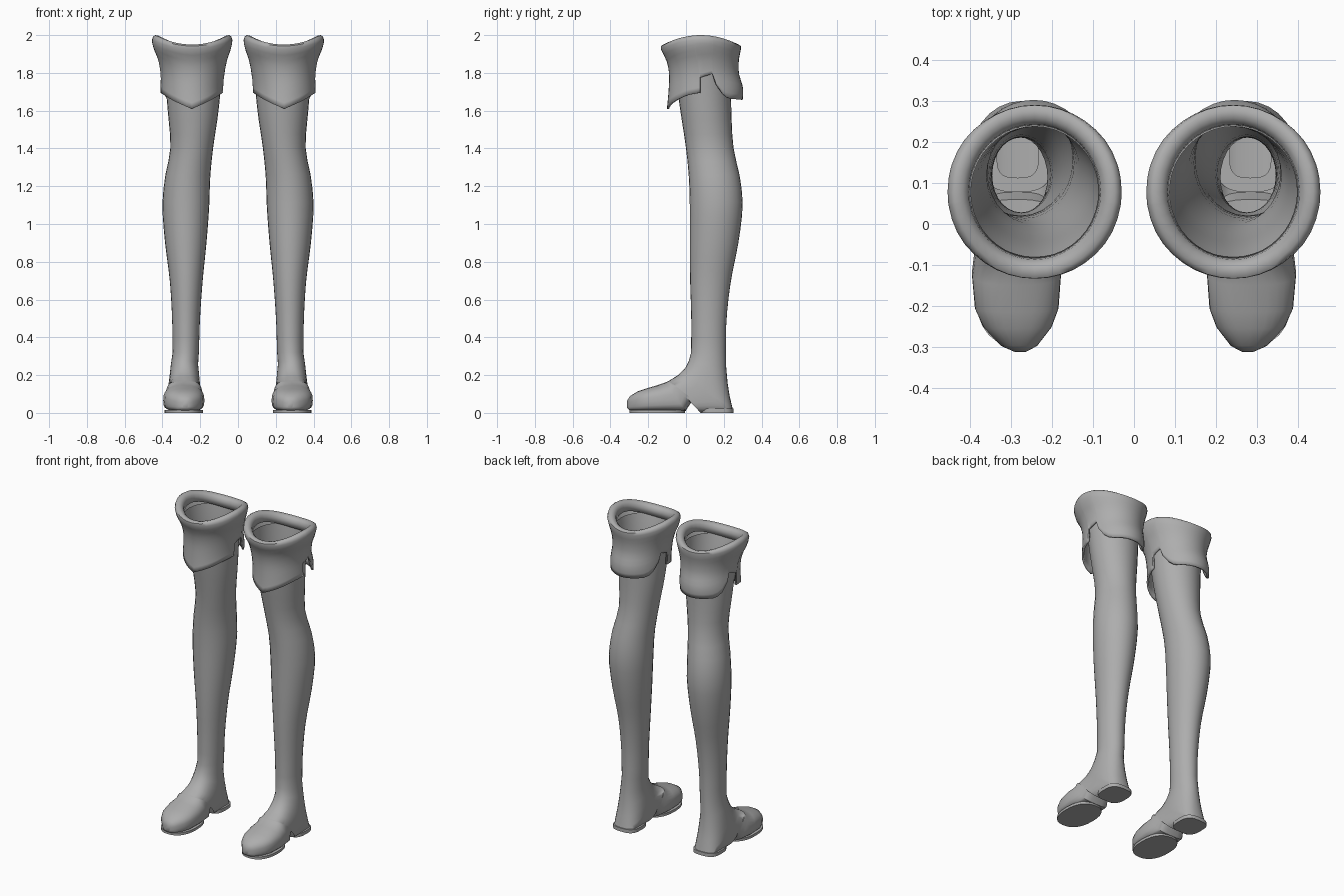
import bpy, bmesh, math

if "Cube" in bpy.data.objects:
    bpy.data.objects.remove(bpy.data.objects["Cube"])

leather = bpy.data.materials.new("grey leather")
leather.diffuse_color = (0.42, 0.42, 0.42, 1)
leather.use_nodes = True
leather.node_tree.nodes["Principled BSDF"].inputs["Base Color"].default_value = leather.diffuse_color


def smooth_lookup(table, t):
    """Catmull-Rom style lookup; table rows are (key, values...)."""
    if t <= table[0][0]:
        return list(table[0][1:])
    if t >= table[-1][0]:
        return list(table[-1][1:])
    k = next(i for i in range(len(table) - 1) if t <= table[i + 1][0])
    a, b = table[k], table[k + 1]
    p, q = table[max(k - 1, 0)], table[min(k + 2, len(table) - 1)]
    h = b[0] - a[0]
    f = (t - a[0]) / h
    out = []
    for i in range(1, len(a)):
        m0 = (b[i] - p[i]) / (b[0] - p[0]) * h
        m1 = (q[i] - a[i]) / (q[0] - a[0]) * h
        out.append((2 * f**3 - 3 * f**2 + 1) * a[i] + (f**3 - 2 * f**2 + f) * m0
                   + (3 * f**2 - 2 * f**3) * b[i] + (f**3 - f**2) * m1)
    return out


def linear_lookup(table, t):
    for (ta, a), (tb, b) in zip(table, table[1:]):
        if t <= tb:
            return a + (b - a) * (t - ta) / (tb - ta)
    return table[-1][1]


def loft(name, rings, cap=False):
    """Skin closed rings and mirror the part to the other leg."""
    bm = bmesh.new()
    rows = [[bm.verts.new(p) for p in r] for r in rings]
    n = len(rows[0])
    for a, b in zip(rows, rows[1:]):
        for i in range(n):
            j = (i + 1) % n
            bm.faces.new((a[i], a[j], b[j], b[i]))
    if cap:
        bm.faces.new(rows[-1])
    bmesh.ops.recalc_face_normals(bm, faces=bm.faces)
    me = bpy.data.meshes.new(name)
    bm.to_mesh(me)
    bm.free()
    me.materials.append(leather)
    ob = bpy.data.objects.new(name, me)
    bpy.context.collection.objects.link(ob)
    bpy.context.view_layer.objects.active = ob
    ob.select_set(True)
    bpy.ops.object.shade_smooth_by_angle(angle=math.radians(50))
    ob.select_set(False)
    mirror = ob.modifiers.new("other leg", 'MIRROR')
    mirror.use_mirror_merge = False
    return ob


def section(yf, zf, yb, zb, xc, w, p=1.0, bias=1.0, n=28):
    """Rounded ring from a front/top point to a back/bottom point."""
    ring = []
    for i in range(n):
        a = 2 * math.pi * i / n
        c, s = math.cos(a), math.sin(a)
        c = math.copysign(abs(c) ** p, c)
        s = math.copysign(abs(s) ** p, s)
        t = ((1 - c) / 2) ** bias
        ring.append((xc + w * s, yf + (yb - yf) * t, zf + (zb - zf) * t))
    return ring


# Boot shaft: z, x min, x max, y min, y max
shaft = [
    (.32, .207, .346, .027, .211), (.50, .201, .349, .028, .215),
    (.70, .187, .361, .022, .238), (.90, .167, .386, .020, .277),
    (1.10, .152, .400, .020, .300), (1.25, .147, .386, .015, .285),
    (1.40, .132, .358, .000, .252), (1.60, .103, .372, -.030, .240),
    (1.80, .085, .390, -.060, .240), (1.91, .078, .405, -.088, .250)]
rings = []
for i in range(23):
    z = 1.91 - (1.91 - .32) * i / 22
    x0, x1, y0, y1 = smooth_lookup(shaft, z)
    rings.append(section(y0, z, y1, z, (x0 + x1) / 2, (x1 - x0) / 2))

# Foot rings fan from the ankle over the heel to the toe:
# top y, top z, bottom y, bottom z, half width
foot = [
    (.015, .275, .213, .24, .072), (-.003, .24, .220, .16, .078),
    (-.025, .215, .231, .09, .083), (-.045, .198, .245, .03, .086),
    (-.055, .192, .250, .0, .086), (-.085, .173, .078, .0, .090),
    (-.090, .170, .060, .052, .091), (-.097, .167, .025, .052, .093),
    (-.110, .161, -.002, .010, .101), (-.150, .147, -.100, .008, .109),
    (-.215, .128, -.200, .008, .102), (-.255, .114, -.250, .009, .083),
    (-.297, .089, -.298, .013, .044), (-.311, .066, -.312, .026, .015)]
for i, (yf, zf, yb, zb, w) in enumerate(foot):
    p = 1 - .36 * min(1, i / 4)
    rings.append(section(yf, zf, yb, zb, .278 + .1 * (w - .02), w, p,
                         .77 if i > 7 else 1))
loft("boot", rings, cap=True)


# Heel lift and front sole: flat slabs under the boot
def slab(name, xc, w, y0, y1, z1, p):
    ring = section(y0, 0, y1, 0, xc, w, p)
    yc = (y0 + y1) / 2
    top = [(x, y, z1) for x, y, z in ring]
    inner = [(xc + (x - xc) * .6, yc + (y - yc) * .6, z1) for x, y, z in ring]
    loft(name, [inner, top, ring], cap=True)


slab("heel_lift", .284, .084, .078, .252, .022, .65)
slab("front_sole", .287, .102, -.298, -.004, .016, .85)

# Cuff body: z, x min, x max, y min, y max
body = [(1.60, .078, .412, -.102, .292), (1.71, .078, .412, -.092, .303),
        (1.80, .071, .410, -.090, .280), (1.87, .057, .423, -.105, .280),
        (1.92, .040, .443, -.132, .290), (1.96, .030, .455, -.138, .295)]
# Hem height by angle from the front, with a notch at each side
hem = [(0, 1.61), (60, 1.683), (81, 1.695), (83, 1.775), (104, 1.795),
       (107, 1.74), (118, 1.685), (130, 1.662), (180, 1.657)]
half = sorted(set(range(0, 181, 9)) | {83, 104, 107})
angles = half + [360 - a for a in half[-2:0:-1]]


def on_box(box, a, inset=0):
    x0, x1, y0, y1 = box
    r = math.radians(a)
    return ((x0 + x1) / 2 + ((x1 - x0) / 2 - inset) * math.sin(r),
            (y0 + y1) / 2 - ((y1 - y0) / 2 - inset) * math.cos(r))


def rim_z(a):
    return 1.95 + .05 * math.sin(math.radians(a)) ** 2


rings = []
for k in range(11):
    ring = []
    for a in angles:
        lo = linear_lookup(hem, min(a, 360 - a))
        z = lo + (rim_z(a) - .025 - lo) * k / 10
        ring.append((*on_box(smooth_lookup(body, z), a), z))
    rings.append(ring)
# Rolled rim turning into the opening: inset, height offset
for inset, dz in ((.005, -.008), (.017, 0), (.037, -.004),
                  (.051, -.018), (.057, -.060)):
    rings.append([(*on_box(body[-1][1:], a, inset), rim_z(a) + dz)
                  for a in angles])
cuff = loft("cuff", rings)
thick = cuff.modifiers.new("leather thickness", 'SOLIDIFY')
thick.thickness = .012
thick.offset = -1
